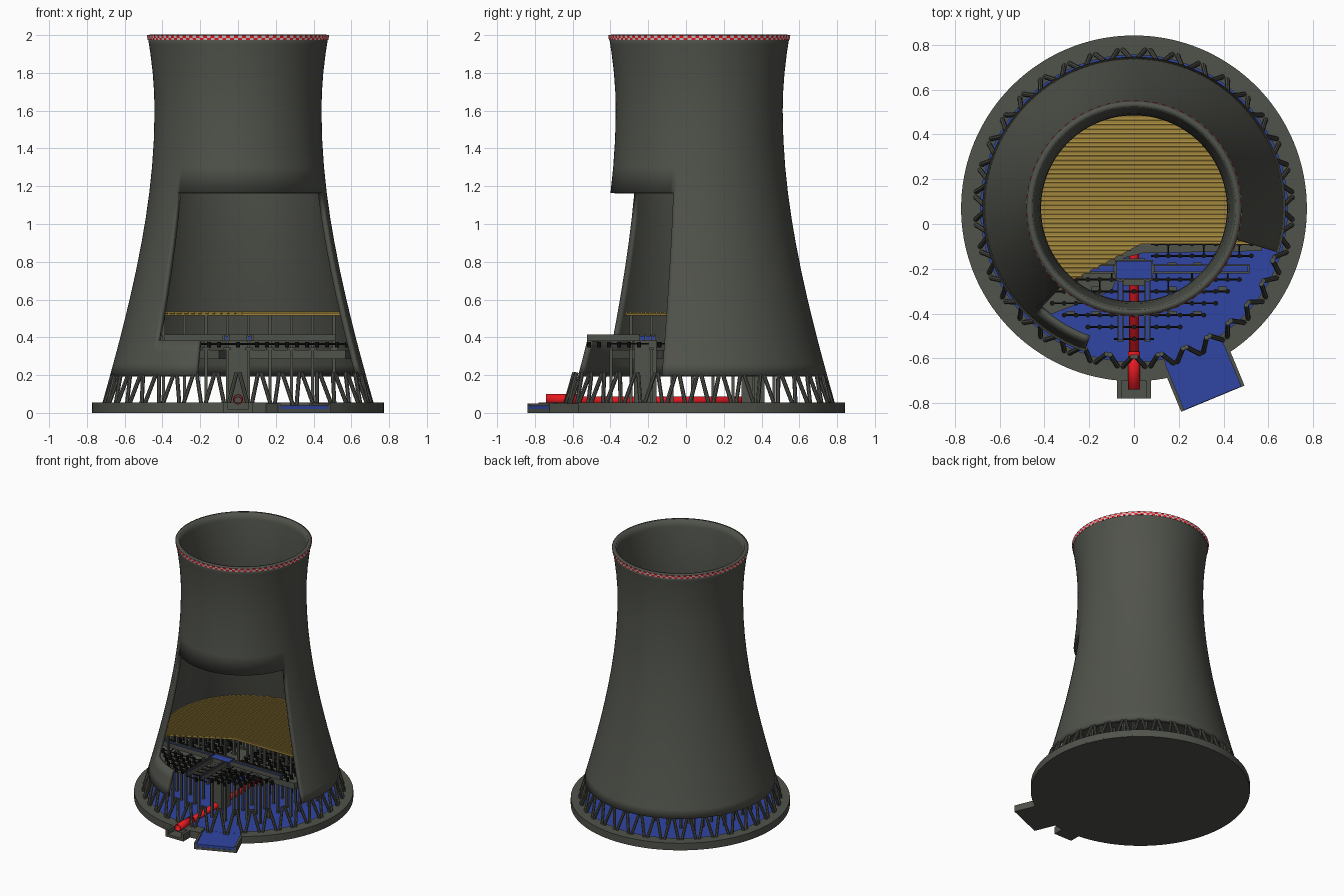
import bpy, bmesh, math
from mathutils import Vector, Matrix

if "Cube" in bpy.data.objects:
    bpy.data.objects.remove(bpy.data.objects["Cube"])

CY = 0.07  # tower axis in y; everything is built around a local origin on this axis


def material(name, rgb):
    m = bpy.data.materials.new(name)
    m.diffuse_color = (*rgb, 1)
    m.use_nodes = True
    m.node_tree.nodes["Principled BSDF"].inputs["Base Color"].default_value = m.diffuse_color
    return m


CONCRETE = material("concrete", (0.08, 0.085, 0.07))
BLUE = material("water_blue", (0.03, 0.06, 0.36))
RED = material("red", (0.8, 0.01, 0.015))
WHITE = material("white", (0.75, 0.75, 0.75))
GOLD = material("gold", (0.36, 0.24, 0.045))
BLACK = material("black", (0.008, 0.008, 0.008))


def finish(name, bm, mats, thick=0, smooth=False):
    bmesh.ops.recalc_face_normals(bm, faces=bm.faces)
    me = bpy.data.meshes.new(name)
    bm.to_mesh(me)
    bm.free()
    ob = bpy.data.objects.new(name, me)
    ob.location.y = CY
    bpy.context.collection.objects.link(ob)
    for m in mats:
        me.materials.append(m)
    if thick:
        mod = ob.modifiers.new("thickness", 'SOLIDIFY')
        mod.thickness = thick
        mod.offset = -1
    if smooth:
        bpy.ops.object.select_all(action='DESELECT')
        ob.select_set(True)
        bpy.context.view_layer.objects.active = ob
        bpy.ops.object.shade_smooth_by_angle(angle=math.radians(35))
    return ob


def polar(r, deg, z):
    a = math.radians(deg)
    return Vector((r * math.cos(a), r * math.sin(a), z))


def box(bm, x0, x1, y0, y1, z0, z1, rot=0):
    m = (Matrix.Rotation(math.radians(rot), 4, 'Z')
         @ Matrix.Translation(((x0 + x1) / 2, (y0 + y1) / 2, (z0 + z1) / 2))
         @ Matrix.Diagonal((x1 - x0, y1 - y0, z1 - z0, 1)))
    bmesh.ops.create_cube(bm, size=1, matrix=m)


def rod(bm, a, b, r, n=8, caps=True):
    a, b = Vector(a), Vector(b)
    m = Matrix.Translation((a + b) / 2) @ (b - a).to_track_quat('Z', 'Y').to_matrix().to_4x4()
    bmesh.ops.create_cone(bm, cap_ends=caps, segments=n, radius1=r, radius2=r,
                          depth=(b - a).length, matrix=m)


def slab(bm, points, z0, z1):
    f = bm.faces.new([bm.verts.new((p[0], p[1], z0)) for p in points])
    ext = bmesh.ops.extrude_face_region(bm, geom=[f], use_keep_orig=True)
    bmesh.ops.translate(bm, vec=(0, 0, z1 - z0),
                        verts=[v for v in ext["geom"] if isinstance(v, bmesh.types.BMVert)])


def arc(r, a0, a1, n=72):
    return [polar(r, a0 + (a1 - a0) * i / n, 0) for i in range(n + 1)]


def shell_r(z):
    return math.hypot(0.442, (z - 1.6) / (2.73 if z < 1.6 else 2.15))


# Hyperbolic shell with the stepped viewing cutout
bm = bmesh.new()
zs = [0.2, 0.26, 0.32, 0.385, 0.5, 0.62, 0.75, 0.9, 1.03, 1.165, 1.3, 1.45, 1.6, 1.7, 1.8, 1.9, 1.95, 2.0]
grid = [[bm.verts.new(polar(shell_r(z), -133 + 2 * i, z)) for i in range(180)] for z in zs]
for k in range(len(zs) - 1):
    for i in range(180):
        start = 12 if zs[k] < 0.38 else 0 if zs[k] < 1.16 else 180
        if not (start <= i < 58):
            j = (i + 1) % 180
            bm.faces.new((grid[k][i], grid[k][j], grid[k + 1][j], grid[k + 1][i]))
bmesh.ops.delete(bm, geom=[v for v in bm.verts if not v.link_faces], context='VERTS')
finish("tower_shell", bm, [CONCRETE], 0.027, True)

# Chequered warning band on the crown
bm = bmesh.new()
N = 144
rows = [[bm.verts.new(polar(shell_r(z) + 0.003, 360 * i / N, z)) for i in range(N)]
        for z in (1.973, 1.986, 1.999)]
for k in range(2):
    for i in range(N):
        j = (i + 1) % N
        f = bm.faces.new((rows[k][i], rows[k][j], rows[k + 1][j], rows[k + 1][i]))
        f.material_index = (i + k) % 2
finish("warning_band", bm, [RED, WHITE], 0.003)

# Basin: floor, rim (open at the outlet), outlet walls, pipe trough
OUT = -67.5
bm = bmesh.new()
slab(bm, arc(0.772, 0, 357.5, 143), 0, 0.02)
finish("basin_floor", bm, [CONCRETE])
bm = bmesh.new()
slab(bm, arc(0.772, OUT + 11, OUT + 349, 136) + arc(0.685, OUT + 349, OUT + 11, 136), 0.01, 0.055)
finish("basin_rim", bm, [CONCRETE])
bm = bmesh.new()
box(bm, 0.70, 0.92, -0.152, 0.152, 0, 0.02, OUT)
for s in (-1, 1):
    box(bm, 0.69, 0.92, s * 0.145 - 0.008, s * 0.145 + 0.008, 0, 0.05, OUT)
finish("outlet_channel", bm, [CONCRETE])
bm = bmesh.new()
box(bm, -0.076, 0.076, -0.85, -0.7, 0, 0.02)
for s in (-1, 1):
    box(bm, s * 0.066 - 0.01, s * 0.066 + 0.01, -0.85, -0.7, 0, 0.055)
finish("pipe_trough", bm, [CONCRETE])

# Water in basin and outlet
bm = bmesh.new()
slab(bm, arc(0.69, 0, 357.5, 143), 0.02, 0.04)
box(bm, 0.66, 0.918, -0.138, 0.138, 0.02, 0.0395, OUT)
finish("basin_water", bm, [BLUE])

# Ring of paired raking columns
bm = bmesh.new()
for k in range(36):
    c = -90 + 10 * k
    for s in (-1, 1):
        rod(bm, polar(0.715, c + s * 4.4, 0.03), polar(0.662, c + s * 0.7, 0.212), 0.011)
finish("raking_columns", bm, [CONCRETE], 0, True)

# Supply pipe
bm = bmesh.new()
rod(bm, (0, -0.81, 0.072), (0, -0.64, 0.072), 0.027, 24, False)
rod(bm, (0, -0.66, 0.066), (0, 0.31, 0.066), 0.022, 24, False)
finish("supply_pipe", bm, [RED], 0.005, True)

# Risers, distribution channels and their water, mirrored front to back
risers, chans, water = bmesh.new(), bmesh.new(), bmesh.new()


def trough(x0, x1, y0, y1, along_x):
    t = 0.007
    box(chans, x0, x1, y0, y1, 0.38, 0.387)
    for e in (0, 1):
        if along_x:
            y = y1 - t if e else y0
            box(chans, x0, x1, y, y + t, 0.38, 0.415)
        else:
            x = x1 - t if e else x0
            box(chans, x, x + t, y0, y1, 0.38, 0.415)
    box(water, x0 + t, x1 - t, y0 + t, y1 - t, 0.387, 0.406)


for s in (-1, 1):
    ya, yb = sorted((s * 0.225, s * 0.345))
    box(risers, -0.05, 0.05, ya, yb, 0.02, 0.385)
    ya, yb = sorted((s * 0.23, s * 0.32))
    trough(-0.085, 0.085, ya, yb, True)
    for m in (-1, 1):
        xa, xb = sorted((m * 0.085, m * 0.515))
        trough(xa, xb, s * 0.27 - 0.02, s * 0.27 + 0.02, True)
        xa, xb = sorted((m * 0.046, m * 0.074))
        ya, yb = sorted((s * 0.32, s * 0.595))
        trough(xa, xb, ya, yb, False)
finish("risers", risers, [CONCRETE])
finish("distribution_channels", chans, [CONCRETE])
finish("channel_water", water, [BLUE])

# Sprinkler pipes and nozzles
bm = bmesh.new()
P = 0.053
for i in range(-11, 12):
    y = i * P
    if abs(abs(y) - 0.27) < 0.035:
        continue
    for m in (-1, 1):
        xs = [0.1 + P * j for j in range(10) if math.hypot(0.1 + P * j, y) < 0.585]
        if xs:
            rod(bm, (m * 0.075, y, 0.365), (m * xs[-1], y, 0.365), 0.005, 6)
        for j, x in enumerate(xs):
            rod(bm, (m * x, y, 0.345), (m * x, y, 0.374), 0.011, 8)
            if (i + j) % 3 == 0 and math.hypot(x, abs(y) + P) < 0.585:
                rod(bm, (m * x, y, 0.365), (m * x, y + P, 0.365), 0.004, 6)
    if abs(y) > 0.36:
        rod(bm, (0, y, 0.345), (0, y, 0.374), 0.011, 8)
        rod(bm, (-0.09, y, 0.365), (0.09, y, 0.365), 0.005, 6)
finish("sprinkler_grid", bm, [BLACK])

# Cooling fill layer, cut back in the viewing sector
bm = bmesh.new()
slab(bm, arc(0.6, -18.5, 232) + [(-0.1, -0.37), (-0.04, -0.22), (0.04, -0.2)], 0.285, 0.333)
finish("cooling_fill", bm, [CONCRETE])


# Drift eliminator: slab plus wavy ribs
def behind_cut(x, y):
    return y > -0.16 or x < 0.03 + (y + 0.16) / 0.5625


bm = bmesh.new()
slab(bm, arc(0.572, -16.3, 223.5) + [(0.03, -0.16)], 0.515, 0.53)
for i in range(48):
    y = -0.385 + 0.02 * i
    half = math.sqrt(max(0.565 ** 2 - y * y, 0))
    right = half if y > -0.155 else 0.03 + (y + 0.16) / 0.5625
    if right + half > 0.03:
        rod(bm, (-half, y, 0.53), (right, y, 0.53), 0.006, 6)
finish("drift_eliminator", bm, [GOLD])

# Internal posts: tall under the eliminator, short in the opened sector
bm = bmesh.new()
for i in range(-5, 5):
    for j in range(-5, 6):
        x, y = 0.0565 + 0.113 * i, -0.18 + 0.108 * j + 0.036
        r = math.hypot(x, y)
        if r < 0.56 and not (abs(x) < 0.06 and 0.2 < abs(y) < 0.37):
            top = 0.516 if behind_cut(x, y) else 0.345
            box(bm, x - 0.008, x + 0.008, y - 0.008, y + 0.008, 0.02, top)
            box(bm, x - 0.02, x + 0.02, y - 0.01, y + 0.01, 0.333, 0.345)
finish("support_posts", bm, [CONCRETE])
